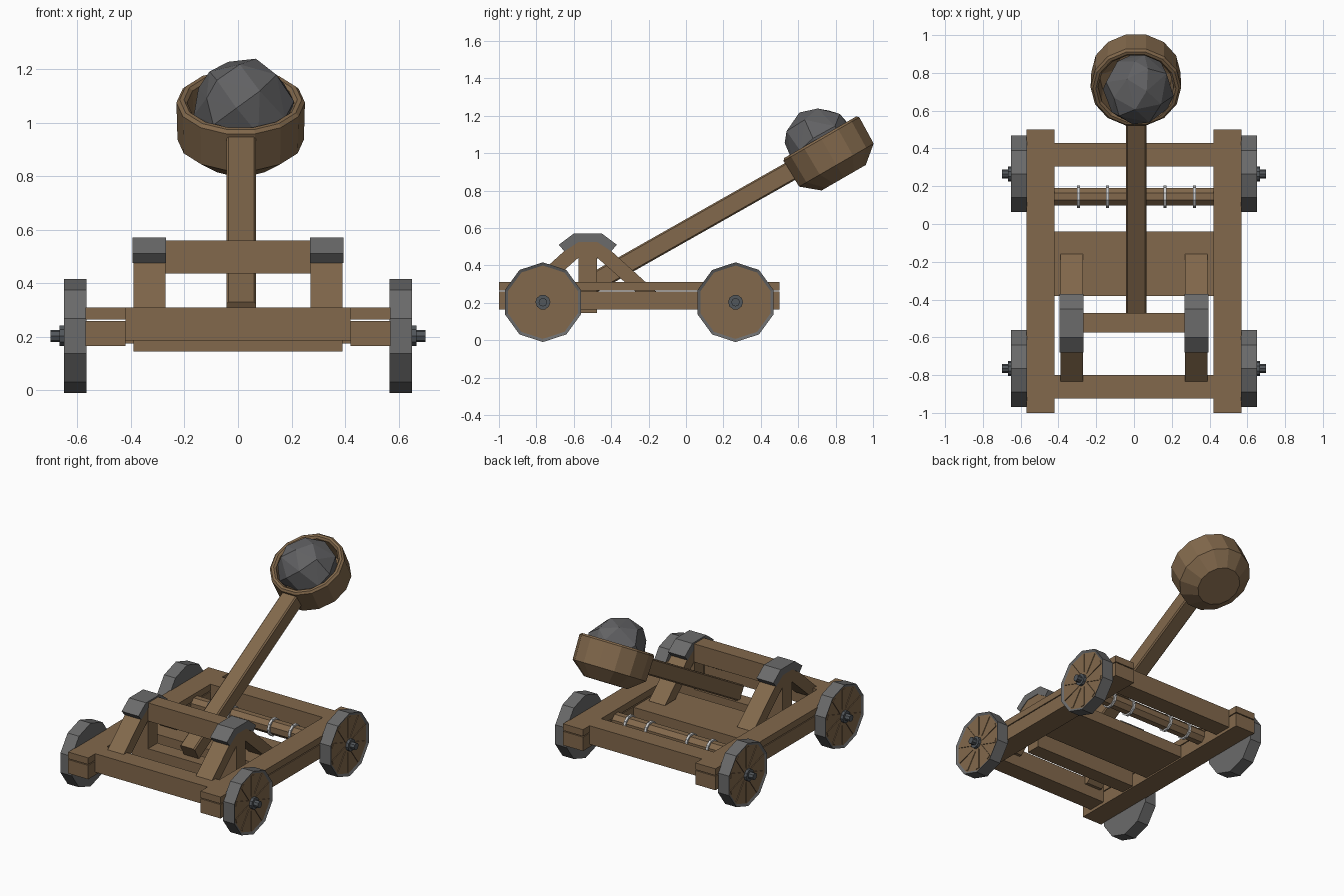
import bpy, bmesh, math, random
from mathutils import Matrix, Vector

if "Cube" in bpy.data.objects:
    bpy.data.objects.remove(bpy.data.objects["Cube"], do_unlink=True)


def material(name, r, g, b):
    m = bpy.data.materials.new(name)
    m.use_nodes = True
    m.diffuse_color = (r, g, b, 1)
    m.node_tree.nodes["Principled BSDF"].inputs["Base Color"].default_value = (r, g, b, 1)
    return m


WOOD = material("brown wood", 0.224, 0.14, 0.072)
IRON = material("grey iron", 0.145, 0.145, 0.145)
STONE = material("grey stone", 0.12, 0.12, 0.125)
DARK = material("dark steel", 0.085, 0.095, 0.105)
ROPE = material("pale binding", 0.6, 0.6, 0.6)


def finish(name, bm, *mats):
    bmesh.ops.recalc_face_normals(bm, faces=bm.faces)
    me = bpy.data.meshes.new(name)
    bm.to_mesh(me)
    bm.free()
    for m in mats:
        me.materials.append(m)
    ob = bpy.data.objects.new(name, me)
    bpy.context.scene.collection.objects.link(ob)
    return ob


def prism(name, x0, x1, profile, mat):
    """Extrude a (y, z) profile along x."""
    bm = bmesh.new()
    face = bm.faces.new([bm.verts.new((x0, y, z)) for y, z in profile])
    ext = bmesh.ops.extrude_face_region(bm, geom=[face])
    verts = [v for v in ext["geom"] if isinstance(v, bmesh.types.BMVert)]
    bmesh.ops.translate(bm, verts=verts, vec=(x1 - x0, 0, 0))
    return finish(name, bm, mat)


def box(name, x0, x1, y0, y1, z0, z1, mat=WOOD):
    return prism(name, x0, x1, [(y0, z0), (y1, z0), (y1, z1), (y0, z1)], mat)


def disc(name, x0, x1, y, z, r, sides, mat, turn=0):
    ring = [turn + 2 * math.pi * i / sides for i in range(sides)]
    return prism(name, x0, x1, [(y + r * math.cos(a), z + r * math.sin(a)) for a in ring], mat)


SIDES = (("left", 1), ("right", -1))
POST_Y = -0.525

# Frame: two stacked planks per side, joined by cross beams
for side, s in SIDES:
    box(side + "_lower_rail", s * 0.42, s * 0.57, -1, 0.5, 0.165, 0.259)
    box(side + "_upper_rail", s * 0.42, s * 0.57, -1, 0.5, 0.265, 0.31)
box("front_beam", -0.42, 0.42, -0.925, -0.8, 0.185, 0.31)
box("rear_beam", -0.42, 0.42, 0.305, 0.43, 0.185, 0.31)
box("middle_plank", -0.42, 0.42, -0.38, -0.04, 0.175, 0.255)
box("lower_beam", -0.385, 0.385, -0.575, -0.475, 0.145, 0.25)
box("top_beam", -0.28, 0.28, -0.575, -0.47, 0.437, 0.56)

# Trestles: post, two sloping braces and an iron cap on each side
brace = [(0.365, 0.26), (0.255, 0.26), (0, 0.485), (0, 0.55), (0.05, 0.545)]
cap = [(0.155, 0.51), (0.075, 0.57), (-0.075, 0.57), (-0.155, 0.51),
       (-0.125, 0.475), (-0.05, 0.525), (0.05, 0.525), (0.125, 0.475)]
for side, s in SIDES:
    a, b = s * 0.27, s * 0.39
    box(side + "_post", a, b, -0.575, -0.475, 0.145, 0.53)
    for end, d in (("rear", 1), ("front", -1)):
        prism(f"{side}_{end}_brace", a, b, [(POST_Y + d * y, z) for y, z in brace], WOOD)
    prism(side + "_cap", s * 0.268, s * 0.394, [(POST_Y + y, z) for y, z in cap], IRON)

# Winch drum with pale bindings
disc("winch_drum", -0.42, 0.42, 0.145, 0.24, 0.05, 8, WOOD, math.pi / 8)
for i, x in enumerate((-0.295, -0.14, 0.165, 0.32)):
    disc(f"drum_binding_{i + 1}", x - 0.008, x + 0.008, 0.145, 0.24, 0.06, 10, ROPE)


# Wheels: iron drum with a recessed wooden outer face, raised slats and a hub
def wheel(name, s, y, z=0.203):
    bm = bmesh.new()
    bmesh.ops.create_cone(bm, cap_ends=True, segments=10, radius1=0.213, radius2=0.213, depth=0.085)
    outer = max(bm.faces, key=lambda f: f.calc_center_median().z)
    bmesh.ops.inset_region(bm, faces=[outer], thickness=0.017, depth=-0.008)
    outer.material_index = 1
    place = Matrix.Translation((s * 0.608, y, z)) @ Matrix.Rotation(s * math.pi / 2, 4, "Y")
    # a corner points along y so that the wheel rests on a flat side
    place = place @ Matrix.Rotation(math.pi / 2, 4, "Z")
    bmesh.ops.transform(bm, matrix=place, verts=bm.verts)
    finish(name + "_wheel", bm, IRON, WOOD)

    bm = bmesh.new()
    for i in range(5):
        part = bmesh.ops.create_cube(bm, size=1)["verts"]
        bmesh.ops.scale(bm, vec=(0.006, 0.37, 0.03), verts=part)
        bmesh.ops.rotate(bm, matrix=Matrix.Rotation(math.pi * (i + 0.5) / 5, 3, "X"), verts=part)
    bmesh.ops.translate(bm, vec=(s * 0.644, y, z), verts=bm.verts)
    finish(name + "_wheel_slats", bm, WOOD)

    disc(name + "_hub", s * 0.64, s * 0.666, y, z, 0.04, 10, DARK)
    disc(name + "_axle_end", s * 0.66, s * 0.7, y, z, 0.023, 8, DARK)


for side, s in SIDES:
    wheel("front_" + side, s, -0.765)
    wheel("rear_" + side, s, 0.265)

# Throwing arm, tilted up towards the back
tilt = Matrix.Rotation(math.radians(29.5), 4, "X")
bm = bmesh.new()
bmesh.ops.create_cube(bm, size=1)
bmesh.ops.scale(bm, vec=(0.11, 1.34, 0.105), verts=bm.verts)
bmesh.ops.bevel(bm, geom=[e for e in bm.edges if e.calc_length() > 1],
                offset=0.008, segments=1, affect="EDGES")
bmesh.ops.transform(bm, matrix=Matrix.Translation((0.012, 0.048, 0.614)) @ tilt, verts=bm.verts)
finish("throwing_arm", bm, WOOD)

# Cup: lathe-style rings from the outer base up over the rim to the inner floor
bm = bmesh.new()
rings = []
for r, h in ((0.14, -0.25), (0.236, -0.172), (0.24, -0.012), (0.228, 0),
             (0.212, 0), (0.2, -0.012), (0.195, -0.14), (0.11, -0.2)):
    rings.append([bm.verts.new((r * math.cos(t), r * math.sin(t), h))
                  for t in (2 * math.pi * i / 14 for i in range(14))])
for low, high in zip(rings, rings[1:]):
    for i in range(14):
        j = (i + 1) % 14
        bm.faces.new((low[i], low[j], high[j], high[i]))
bm.faces.new(rings[0])
bm.faces.new(rings[-1])
cup_place = Matrix.Translation((0.01, 0.718, 1.085)) @ Matrix.Rotation(math.radians(30), 4, "X")
bmesh.ops.transform(bm, matrix=cup_place, verts=bm.verts)
finish("cup", bm, WOOD)

# Boulder: rough convex stone
random.seed(4)
bm = bmesh.new()
for i in range(30):
    h = 1 - 2 * (i + 0.5) / 30
    t = i * 2.4 + random.uniform(-0.25, 0.25)
    w = math.sqrt(1 - h * h)
    bm.verts.new(Vector((w * math.cos(t), w * math.sin(t), h)) * random.uniform(0.183, 0.197))
hull = bmesh.ops.convex_hull(bm, input=bm.verts)
bmesh.ops.delete(bm, geom=[v for v in bm.verts if not v.link_faces], context="VERTS")
bmesh.ops.translate(bm, vec=(0.02, 0.71, 1.06), verts=bm.verts)
finish("boulder", bm, STONE)
